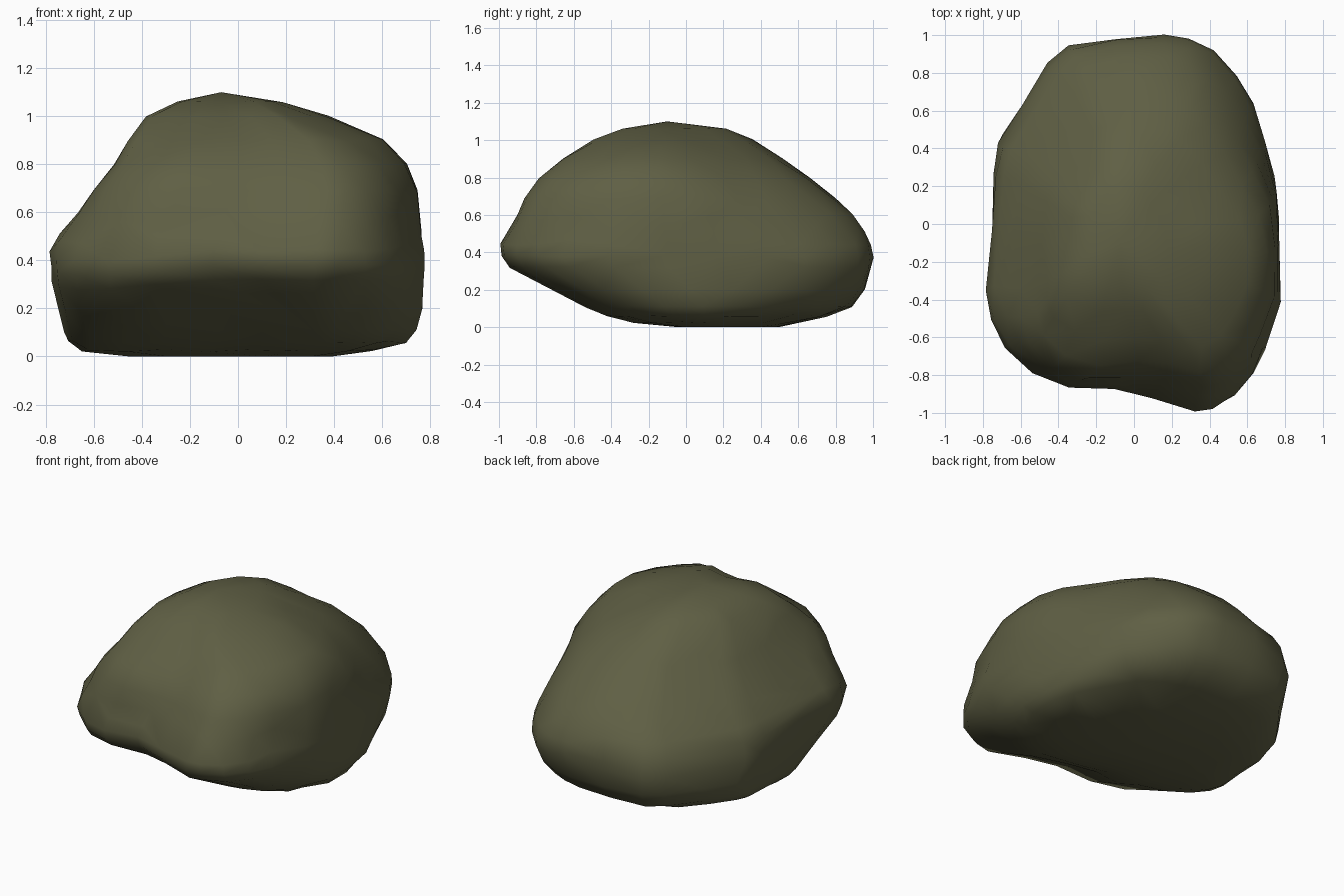
import bpy, bmesh, random
from mathutils import Vector

if "Cube" in bpy.data.objects:
    bpy.data.objects.remove(bpy.data.objects["Cube"])

random.seed(4)

# Plan outline of the boulder (x, y), counter-clockwise from the front tip
OUTLINE = [(.32, -1), (.42, -.985), (.53, -.92), (.63, -.8), (.69, -.67), (.775, -.42),
           (.77, -.12), (.76, .15), (.7, .4), (.63, .63), (.54, .78), (.42, .92), (.29, .985),
           (.15, 1), (-.1, .985), (-.35, .95), (-.46, .86), (-.6, .63), (-.72, .42),
           (-.75, .25), (-.75, -.05), (-.78, -.35), (-.75, -.51), (-.67, -.65),
           (-.53, -.78), (-.34, -.86), (-.1, -.87), (.1, -.93)]

# Height, then the x and y extents of the rock at that height
LEVELS = [(0, -.45, .38, -.05, .5), (.025, -.65, .56, -.28, .6), (.06, -.71, .7, -.42, .76),
          (.11, -.73, .74, -.54, .9), (.2, -.75, .77, -.71, .965), (.32, -.78, .775, -.94, .995),
          (.38, -.78, .775, -.99, 1), (.44, -.78, .775, -.995, 1), (.51, -.745, .773, -.96, .975),
          (.6, -.67, .765, -.915, .925), (.69, -.6, .76, -.88, .83), (.8, -.515, .71, -.8, .69),
          (.9, -.455, .61, -.67, .54), (1.0, -.38, .38, -.5, .37), (1.06, -.25, .18, -.34, .23)]


def ramp(z, a, b):
    return min(1, max(0, (z - a) / (b - a)))


def chip(q, z):
    """Cut the back corners and fill the upper front left one."""
    s = 2 * q.x * q.y / max(q.length_squared, 1e-6)
    up, low = ramp(z, .4, .7), 1 - ramp(z, .05, .32)
    if q.y > 0 and q.x > 0:
        k = -s * (.16 * up + .08 * ramp(z, .75, .95) + .1 * low)
    elif q.y > 0:
        k = s * .11 * ramp(z, .3, .65)
    elif q.x < 0:
        k = s * .1 * up
    else:
        k = s * .03 * up
    q = q * (1 + k)
    return Vector((max(-1, min(1, q.x)), max(-1, min(1, q.y))))


bm = bmesh.new()
rings = []
for k, (z, x0, x1, y0, y1) in enumerate(LEVELS):
    ring = []
    for x, y in OUTLINE:
        q = chip(Vector(((x + .0025) / .7775, y)), z)
        p = Vector(((x0 + x1 + q.x * (x1 - x0)) / 2, (y0 + y1 + q.y * (y1 - y0)) / 2, z))
        if k:   # slight chipped unevenness
            p += Vector([random.uniform(-.005, .005) for _ in range(3)])
        # front ledge sags towards the left
        sag = ramp(-q.x, .1, .8) * ramp(-q.y, .3, .7)
        p.z -= .05 * sag * ramp(z, .1, .3) * (1 - ramp(z, .45, .7))
        # small dent in the front left shoulder
        d = (p - Vector((-.27, -.58, .88))).length
        if d < .13:
            p += Vector((.01, .03, -.02)) * (1 - d / .13)
        ring.append(bm.verts.new(p))
    rings.append(ring)

# Skin between rings
n = len(OUTLINE)
for a, b in zip(rings, rings[1:]):
    for i in range(n):
        j = (i + 1) % n
        bm.faces.new((a[i], a[j], b[j], b[i]))

# Crown and flat base
peak = bm.verts.new((-.07, -.1, 1.1))
for i in range(n):
    bm.faces.new((rings[-1][i], rings[-1][(i + 1) % n], peak))
bm.faces.new(rings[0][::-1])
bmesh.ops.triangulate(bm, faces=bm.faces[:], quad_method='SHORT_EDGE')
bmesh.ops.recalc_face_normals(bm, faces=bm.faces[:])

mesh = bpy.data.meshes.new("boulder")
bm.to_mesh(mesh)
bm.free()
rock = bpy.data.objects.new("boulder", mesh)
bpy.context.collection.objects.link(rock)

# Irregular facets
facets = rock.modifiers.new("facets", 'DECIMATE')
facets.ratio = .75

# Mossy grey-brown stone
stone = bpy.data.materials.new("olive stone")
stone.diffuse_color = (.115, .115, .058, 1)
stone.use_nodes = True
stone.node_tree.nodes["Principled BSDF"].inputs["Base Color"].default_value = stone.diffuse_color
mesh.materials.append(stone)
for f in mesh.polygons:
    f.use_smooth = True
